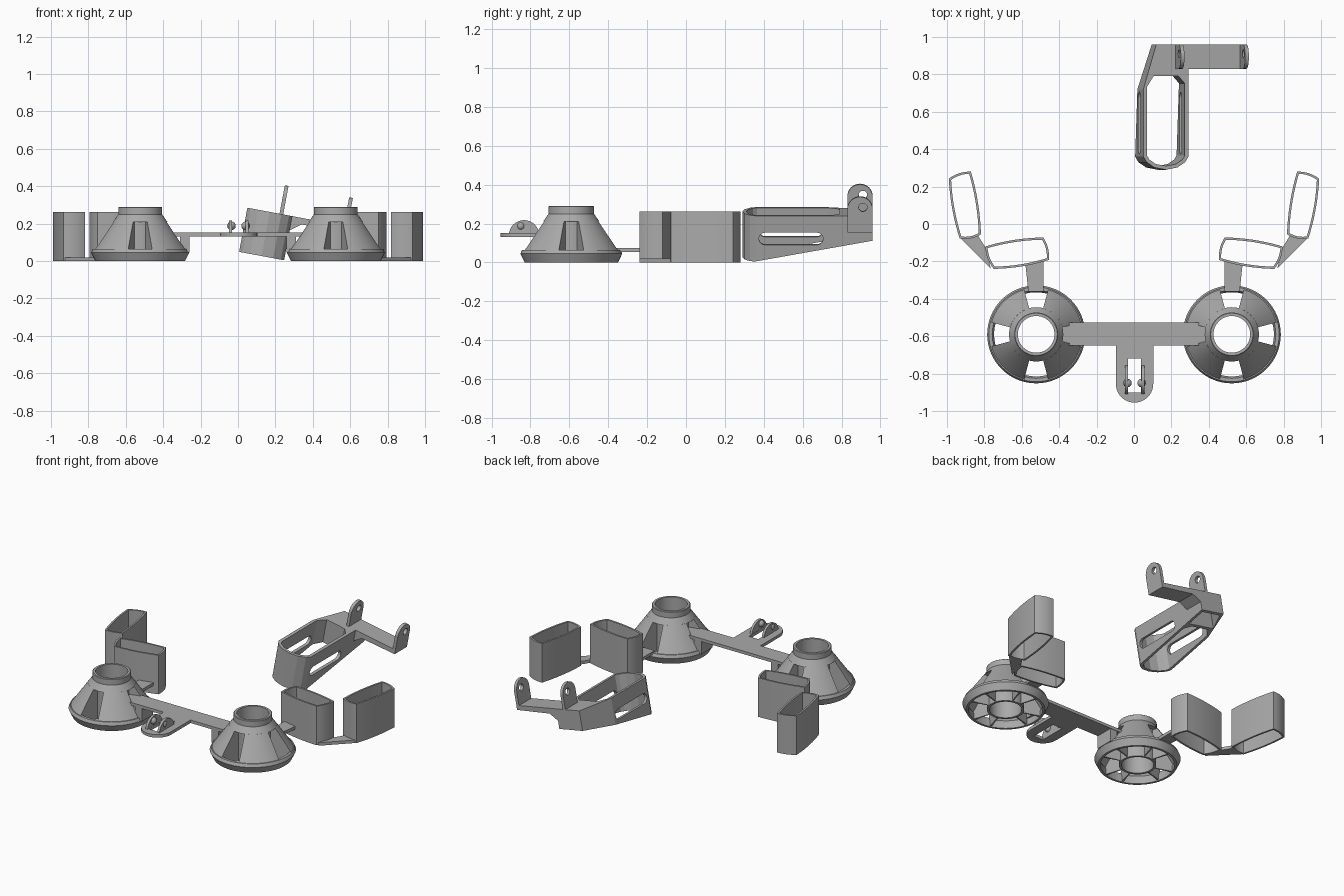
import bpy, bmesh, math
from mathutils import Matrix, Vector

if "Cube" in bpy.data.objects:
    bpy.data.objects.remove(bpy.data.objects["Cube"])

grey = bpy.data.materials.new("plain_grey")
grey.diffuse_color = (0.4, 0.4, 0.4, 1)
grey.use_nodes = True
grey.node_tree.nodes["Principled BSDF"].inputs["Base Color"].default_value = grey.diffuse_color


def finish(name, bm, matrix=None, smooth=True):
    bmesh.ops.recalc_face_normals(bm, faces=bm.faces)
    if matrix:
        bm.transform(matrix)
    me = bpy.data.meshes.new(name)
    bm.to_mesh(me)
    bm.free()
    me.materials.append(grey)
    ob = bpy.data.objects.new(name, me)
    bpy.context.collection.objects.link(ob)
    if smooth:
        bpy.ops.object.select_all(action='DESELECT')
        ob.select_set(True)
        bpy.context.view_layer.objects.active = ob
        bpy.ops.object.shade_smooth_by_angle(angle=math.radians(30))
    return ob


def prism(name, pts, z0, z1, matrix=None, smooth=False):
    """Extrude a flat outline from z0 to z1."""
    bm = bmesh.new()
    lo = [bm.verts.new((x, y, z0)) for x, y in pts]
    hi = [bm.verts.new((x, y, z1)) for x, y in pts]
    n = len(pts)
    bm.faces.new(lo)
    bm.faces.new(hi)
    for i in range(n):
        j = (i + 1) % n
        bm.faces.new((lo[i], lo[j], hi[j], hi[i]))
    return finish(name, bm, matrix, smooth)


def hollow(name, outer, inner, z0, z1):
    """Open sleeve between two outlines."""
    bm = bmesh.new()
    rows = [[bm.verts.new((x, y, z)) for x, y in p]
            for p, z in ((outer, z0), (outer, z1), (inner, z1), (inner, z0))]
    n = len(outer)
    for r in range(4):
        a, b = rows[r], rows[(r + 1) % 4]
        for i in range(n):
            j = (i + 1) % n
            bm.faces.new((a[i], a[j], b[j], b[i]))
    return finish(name, bm)


def revolve(name, profile, centre, a0=0, a1=360, steps=64):
    """Sweep a closed (r, z) profile around a vertical axis."""
    bm = bmesh.new()
    full = a1 - a0 >= 360
    rows = []
    for k in range(steps if full else steps + 1):
        a = math.radians(a0 + (a1 - a0) * k / steps)
        rows.append([bm.verts.new((centre[0] + r * math.cos(a), centre[1] + r * math.sin(a), z))
                     for r, z in profile])
    m = len(profile)
    for k in range(steps):
        a, b = rows[k], rows[(k + 1) % len(rows)]
        for i in range(m):
            j = (i + 1) % m
            bm.faces.new((a[i], a[j], b[j], b[i]))
    if not full:
        bm.faces.new(rows[0])
        bm.faces.new(rows[-1])
    return finish(name, bm)


def cut(ob, *cutters):
    for c in cutters:
        mod = ob.modifiers.new("cut", 'BOOLEAN')
        mod.operation, mod.solver, mod.object = 'DIFFERENCE', 'EXACT', c
        bpy.context.view_layer.objects.active = ob
        bpy.ops.object.modifier_apply(modifier=mod.name)
        bpy.data.objects.remove(c, do_unlink=True)


def rect(x0, x1, y0, y1):
    return [(x0, y0), (x1, y0), (x1, y1), (x0, y1)]


def stadium(x0, x1, y0, y1, n=10):
    """Slot outline, long along the first axis."""
    r, c = (y1 - y0) / 2, (y0 + y1) / 2
    arc = [math.pi * (i / n - 0.5) for i in range(n + 1)]
    return ([(x1 - r + r * math.cos(a), c + r * math.sin(a)) for a in arc] +
            [(x0 + r - r * math.cos(a), c - r * math.sin(a)) for a in arc])


def inset(pts, d):
    """Inset a counter-clockwise outline by d."""
    out, n = [], len(pts)
    for i in range(n):
        p, q, s = (Vector(pts[(i + k) % n]) for k in (-1, 0, 1))
        u, v = (q - p).normalized(), (s - q).normalized()
        nu, nv = Vector((-u.y, u.x)), Vector((-v.y, v.x))
        m = (nu + nv) / (1 + nu.dot(nv))
        out.append(tuple(q + m * d))
    return out


def bulged(corners, amount=0.011, n=8):
    pts = []
    for i in range(4):
        a, b = Vector(corners[i]), Vector(corners[(i + 1) % 4])
        d = (b - a).normalized()
        for k in range(n):
            t = k / n
            pts.append(tuple(a.lerp(b, t) + Vector((d.y, -d.x)) * amount * 4 * t * (1 - t)))
    return pts


for side, s in (("left", -1), ("right", 1)):
    # Cone-shaped cup: rim, tube, collar, panels and radial walls
    c = (s * 0.523, -0.59)
    revolve(side + "_cup_rim", [(0.225, 0), (0.24, 0), (0.262, 0.045), (0.253, 0.065), (0.235, 0.065), (0.225, 0.04)], c)
    revolve(side + "_cup_tube", [(0.098, 0), (0.113, 0), (0.113, 0.29), (0.098, 0.29)], c)
    revolve(side + "_cup_collar", [(0.105, 0.21), (0.145, 0.21), (0.117, 0.25), (0.117, 0.287), (0.113, 0.29), (0.105, 0.29)], c)
    for q in range(4):
        a = 45 + 90 * q
        revolve(side + "_cup_panel", [(0.232, 0.055), (0.25, 0.06), (0.144, 0.212), (0.126, 0.212)], c, a - 30, a + 30, 12)
        for e in (a - 30, a + 27):
            revolve(side + "_cup_wall", [(0.108, 0.005), (0.23, 0.005), (0.243, 0.06), (0.14, 0.212), (0.108, 0.212)], c, e, e + 3, 1)

    # Two open pockets joined by flat links
    def mir(p):
        return [(-x, y) for x, y in p][::-1] if s > 0 else p
    near = mir([(-0.795, -0.12), (-0.75, -0.24), (-0.455, -0.192), (-0.485, -0.072)])
    far = mir([(-0.99, 0.242), (-0.932, -0.078), (-0.818, -0.055), (-0.872, 0.28)])
    for nm, quad in (("_near_pocket", near), ("_far_pocket", far)):
        o = bulged(quad)
        hollow(side + nm, o, inset(o, 0.012), 0, 0.262)
    prism(side + "_cup_link", mir([(-0.565, -0.36), (-0.485, -0.36), (-0.485, -0.2), (-0.58, -0.22)]), 0.055, 0.075)
    prism(side + "_pocket_link", mir([(-0.925, -0.08), (-0.765, -0.24), (-0.795, -0.125), (-0.835, -0.06)]), 0, 0.02)
    # Foot under the bar
    x = sorted((s * 0.258, s * 0.31))
    prism(side + "_bar_support", rect(x[0], x[1], -0.65, -0.53), 0.045, 0.135)

# Cross bar and rounded tab with slot
half = [(0.35, -0.65), (0.35, -0.635), (0.41, -0.62), (0.41, -0.56), (0.35, -0.54), (0.35, -0.527)]
prism("cross_bar", half + [(-x, y) for x, y in half[::-1]], 0.132, 0.152)
arc = [(0.003 + 0.1 * math.cos(math.pi * (1 + i / 20)), -0.855 + 0.1 * math.sin(math.pi * (1 + i / 20))) for i in range(21)]
tab = prism("tab", arc + [(0.103, -0.64), (-0.097, -0.64)], 0.132, 0.152)
cut(tab, prism("slot_cutter", rect(-0.032, 0.038, -0.9, -0.72), 0.1, 0.2))

# Domed ears with inner nubs on the tab
yz = Matrix(((0, 0, 1, 0), (1, 0, 0, 0), (0, 1, 0, 0), (0, 0, 0, 1)))
for s in (-1, 1):
    x = 0.003 + s * 0.044
    dome = [(-0.833 + 0.078 * math.cos(math.pi * i / 16), 0.14 + 0.078 * math.sin(math.pi * i / 16)) for i in range(17)]
    prism("tab_ear", dome, x - 0.008, x + 0.008, yz)
    bm = bmesh.new()
    bmesh.ops.create_uvsphere(bm, u_segments=16, v_segments=10, radius=0.023)
    finish("ear_nub", bm, Matrix.Translation((x - s * 0.006, -0.85, 0.188)))

# Tilted cradle, built in its own frame: origin at the top left edge
tilt = Matrix.Translation((0.05, 0, 0.285)) @ Matrix.Rotation(math.radians(10.6), 4, 'Y')
side_on = tilt @ yz
front = [(0, 0.36), (0.018, 0.33), (0.06, 0.302), (0.1225, 0.29), (0.185, 0.302), (0.227, 0.33), (0.245, 0.36)]
cradle = prism("cradle", front + [(0.245, 0.96), (0.07, 0.96), (0, 0.72)], -0.24, 0, tilt)
well = inset(front + [(0.245, 0.76), (0.2, 0.81), (0.045, 0.81), (0, 0.74)], 0.02)
cut(cradle,
    prism("well_cutter", well, -0.4, 0.1, tilt),
    prism("back_cutter", [(0.03, 0.81), (0.225, 0.81), (0.225, 0.94), (0.085, 0.94)], -0.4, -0.025, tilt),
    prism("slope_cutter", [(0.35, -0.24), (0.35, -0.4), (1.1, -0.4), (1.1, -0.105)], -0.3, 0.5, side_on),
    prism("side_slot_cutter", stadium(0.375, 0.705, -0.152, -0.088), -0.2, 0.4, side_on))

# Arm of the cradle, tapering outward
xz = tilt @ Matrix(((1, 0, 0, 0), (0, 0, 1, 0), (0, 1, 0, 0), (0, 0, 0, 1)))
prism("cradle_arm", [(0.235, 0), (0.545, 0), (0.545, -0.03), (0.3, -0.035), (0.235, -0.085)], 0.83, 0.96, xz)

# Upright ears with pivot holes
for x in (0.175, 0.525):
    outline = [(0.83, -0.02), (0.96, -0.02)] + [
        (0.895 + 0.065 * math.cos(math.pi * i / 16), 0.09 + 0.065 * math.sin(math.pi * i / 16)) for i in range(17)]
    ear = prism("cradle_ear", outline, x, x + 0.02, side_on)
    hole = [(0.91 + 0.022 * math.cos(math.tau * i / 20), 0.1 + 0.022 * math.sin(math.tau * i / 20)) for i in range(20)]
    cut(ear, prism("hole_cutter", hole, x - 0.1, x + 0.1, side_on))
